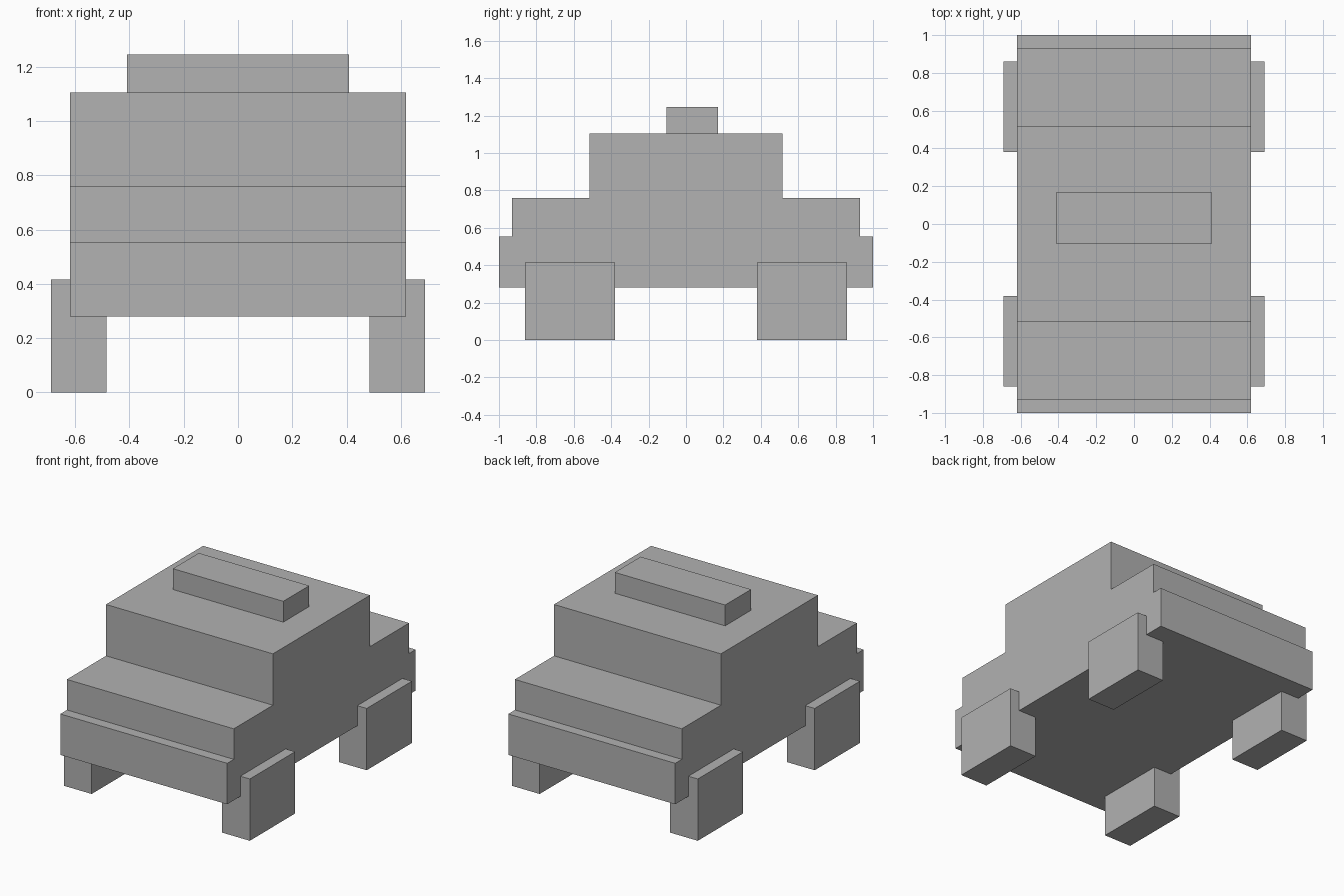
import bpy
import bmesh

cube = bpy.data.objects.get("Cube")
if cube:
    bpy.data.objects.remove(cube, do_unlink=True)

# Single plain grey paint
GREY = (0.445, 0.445, 0.445, 1.0)
paint = bpy.data.materials.new("plain grey")
paint.use_nodes = True
paint.diffuse_color = GREY
paint.node_tree.nodes["Principled BSDF"].inputs["Base Color"].default_value = GREY


def add_object(name, bm):
    bmesh.ops.recalc_face_normals(bm, faces=bm.faces)
    mesh = bpy.data.meshes.new(name)
    bm.to_mesh(mesh)
    bm.free()
    mesh.materials.append(paint)
    obj = bpy.data.objects.new(name, mesh)
    bpy.context.scene.collection.objects.link(obj)
    return obj


def box(name, low, high):
    bm = bmesh.new()
    bmesh.ops.create_cube(bm, size=1)
    for v in bm.verts:
        for i in range(3):
            v.co[i] = low[i] if v.co[i] < 0 else high[i]
    return add_object(name, bm)


def extruded_profile(name, points, half_width):
    """Extrude a closed (y, z) outline across x."""
    bm = bmesh.new()
    face = bm.faces.new([bm.verts.new((-half_width, y, z)) for y, z in points])
    side = bmesh.ops.extrude_face_region(bm, geom=[face])["geom"]
    verts = [g for g in side if isinstance(g, bmesh.types.BMVert)]
    bmesh.ops.translate(bm, verts=verts, vec=(2 * half_width, 0, 0))
    return add_object(name, bm)


# Stepped body: bumper, bonnet and cabin, mirrored front to back
back = [(1.0, 0.28), (1.0, 0.555), (0.93, 0.555),
        (0.93, 0.76), (0.515, 0.76), (0.515, 1.105)]
front = [(-y, z) for y, z in reversed(back)]
extruded_profile("car_body", back + front, 0.62)

# Roof bar, set slightly behind the middle
box("roof_bar", (-0.41, -0.105, 1.105), (0.41, 0.17, 1.245))

# Four blocky wheels
for side, sx in (("left", 1), ("right", -1)):
    for end, sy in (("front", -1), ("back", 1)):
        xs = sorted((sx * 0.485, sx * 0.69))
        ys = sorted((sy * 0.38, sy * 0.86))
        box(f"{end}_{side}_wheel", (xs[0], ys[0], 0), (xs[1], ys[1], 0.415))
